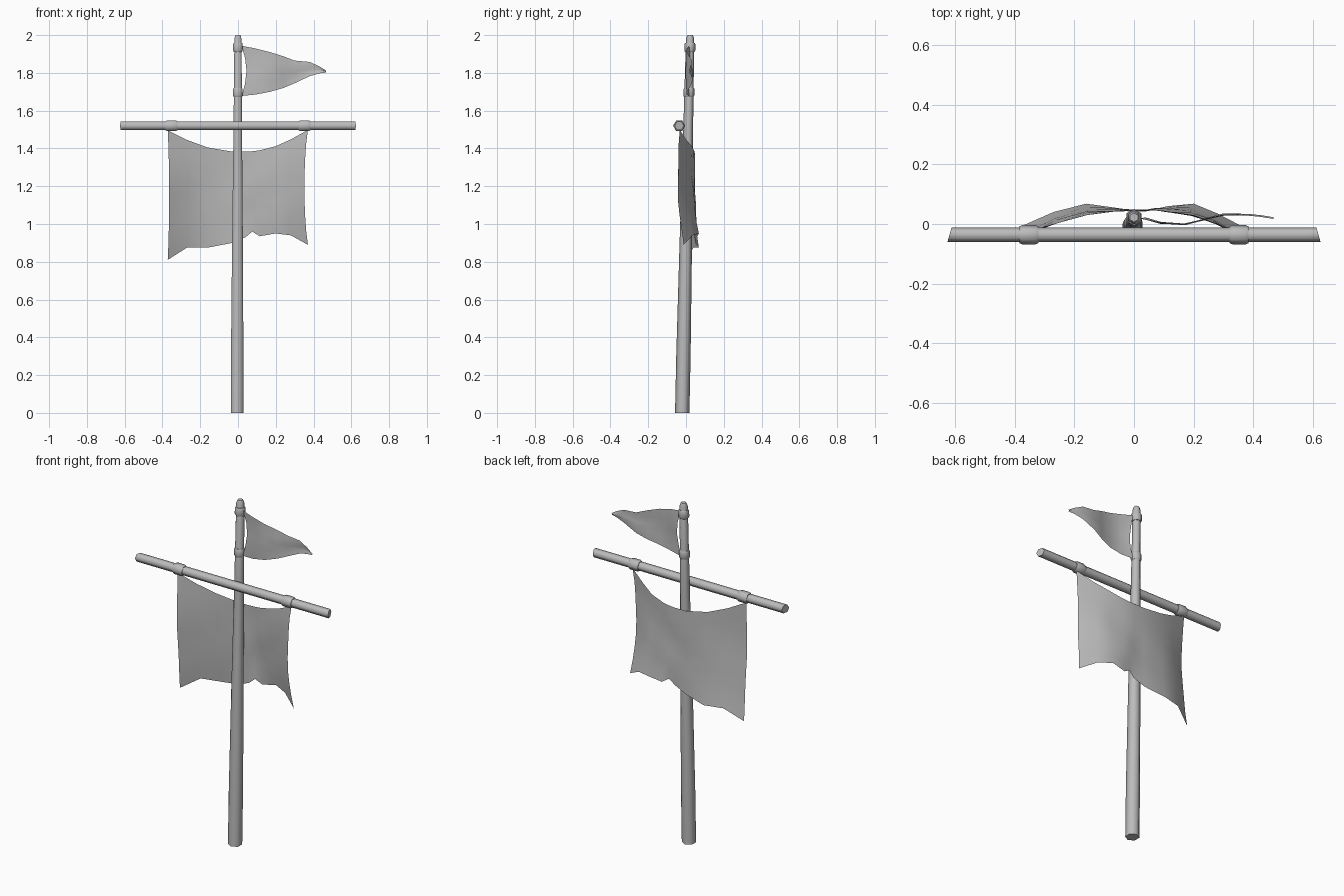
import bpy
import bmesh
import math
from mathutils import Vector

default_cube = bpy.data.objects.get("Cube")
if default_cube:
    bpy.data.objects.remove(default_cube, do_unlink=True)

# One plain grey for the whole model
grey = bpy.data.materials.new("plain_grey")
grey.use_nodes = True
colour = (.5, .5, .5, 1)
grey.diffuse_color = colour
for node in grey.node_tree.nodes:
    if node.type == "BSDF_PRINCIPLED":
        node.inputs["Base Color"].default_value = colour

SIDES = 6
Y_AXIS = Vector((0, 1, 0))


def finish(name, bm):
    """Turn a bmesh into a smooth-shaded object with crisp end caps."""
    mesh = bpy.data.meshes.new(name)
    bm.normal_update()
    bm.to_mesh(mesh)
    bm.free()
    for polygon in mesh.polygons:
        polygon.use_smooth = True
    mesh.set_sharp_from_angle(angle=math.radians(65))
    mesh.materials.append(grey)
    obj = bpy.data.objects.new(name, mesh)
    bpy.context.collection.objects.link(obj)
    return obj


def tube(name, stations, across, end_slant=0):
    """Hexagonal rod through (centre, radius) stations; across is the second radial axis."""
    bm = bmesh.new()
    rings = []
    for index, (centre, radius) in enumerate(stations):
        ring = []
        for side in range(SIDES):
            angle = math.tau * side / SIDES
            offset = Y_AXIS * math.cos(angle) + across * math.sin(angle)
            point = Vector(centre) + offset * radius
            if index in (0, len(stations) - 1):
                point.x -= math.copysign(end_slant, point.x) * (1 + math.cos(angle))
            ring.append(bm.verts.new(point))
        rings.append(ring)
    for lower, upper in zip(rings, rings[1:]):
        for side in range(SIDES):
            after = (side + 1) % SIDES
            bm.faces.new((lower[side], lower[after], upper[after], upper[side]))
    bm.faces.new(rings[0])
    bm.faces.new(rings[-1])
    bmesh.ops.recalc_face_normals(bm, faces=bm.faces)
    return finish(name, bm)


def band_profile(half, radius):
    """Slightly rounded profile for a binding band."""
    return [(-half, radius * .88), (-half * .7, radius),
            (half * .7, radius), (half, radius * .88)]


def sheet(name, columns):
    """Cloth made from a grid of points, one list per column."""
    bm = bmesh.new()
    grid = [[bm.verts.new(point) for point in column] for column in columns]
    for left, right in zip(grid, grid[1:]):
        for row in range(len(left) - 1):
            bm.faces.new((left[row], left[row + 1], right[row + 1], right[row]))
    return finish(name, bm)


def pole_centre(z):
    """The pole leans back a little."""
    return Vector((-.005 + .0025 * z, -.02 + .021 * z, z))


X_AXIS, Z_AXIS = Vector((1, 0, 0)), Vector((0, 0, 1))

# Tapered upright pole
pole_profile = [(0, .038), (.3, .038), (.9, .033), (1.5, .026), (1.98, .022), (2, .015)]
tube("pole", [(pole_centre(z), r) for z, r in pole_profile], X_AXIS)

# Bands holding the pennant to the pole
for label, height in (("lower", 1.697), ("upper", 1.935)):
    profile = band_profile(.024, .029)
    tube(label + "_pole_band",
         [(pole_centre(height + d), r) for d, r in profile], X_AXIS)

# Crossbar in front of the pole, with its bands
bar = Vector((0, -.036, 1.52))
tube("crossbar", [(bar + X_AXIS * x, .025) for x in (-.625, -.58, .58, .625)],
     Z_AXIS, end_slant=.007)
for label, x in (("right", -.352), ("left", .352)):
    profile = band_profile(.032, .032)
    tube(label + "_crossbar_band",
         [(bar + X_AXIS * (x + d), r) for d, r in profile], Z_AXIS)

# Banner: x, top height, bottom height, then depth at top, middle and bottom
banner_columns = [
    (-.372, 1.495, .81, -.03, -.038, -.005),
    (-.27, 1.445, .875, .0, .01, .04),
    (-.16, 1.405, .875, .03, .04, .068),
    (-.03, 1.383, .9, .046, .046, .05),
    (.04, 1.383, .93, .046, .046, .045),
    (.075, 1.385, .96, .045, .05, .05),
    (.115, 1.39, .935, .042, .045, .06),
    (.2, 1.412, .95, .03, .036, .068),
    (.28, 1.448, .94, .0, .01, .035),
    (.37, 1.498, .89, -.033, -.042, -.012),
]
ROWS = 8


def banner_column(x, top, bottom, near, middle, far):
    points = []
    for row in range(ROWS + 1):
        v = row / ROWS
        depth = (near * (1 - v) * (1 - 2 * v) + middle * 4 * v * (1 - v)
                 + far * v * (2 * v - 1))
        ripple = .004 * math.sin(9 * v + 14 * x) * math.sin(math.pi * v)
        narrow = 1 - .05 * math.sin(math.pi * v) ** .7 * (1 if x > 0 else .4)
        points.append((x * narrow, depth + ripple, top + (bottom - top) * v))
    return points


sheet("banner", [banner_column(*column) for column in banner_columns])

# Pennant: x, top height, bottom height, depth
pennant_columns = [
    (.02, 1.943, 1.678, .018),
    (.09, 1.93, 1.685, .004),
    (.17, 1.91, 1.7, .002),
    (.24, 1.888, 1.72, .018),
    (.3, 1.865, 1.745, .032),
    (.38, 1.858, 1.783, .03),
    (.43, 1.835, 1.797, .023),
    (.467, 1.812, 1.802, .017),
]
PENNANT_ROWS = 4
pennant = []
for index, (x, top, bottom, depth) in enumerate(pennant_columns):
    column = []
    for row in range(PENNANT_ROWS + 1):
        v = row / PENNANT_ROWS
        # The edge beside the pole hangs free between its bands
        hollow = .025 * math.sin(math.pi * v) if index == 0 else 0
        sway = .006 * math.sin(5 * v + 12 * x) * math.sin(math.pi * v)
        column.append((x + hollow, depth + sway, top + (bottom - top) * v))
    pennant.append(column)
sheet("pennant", pennant)
